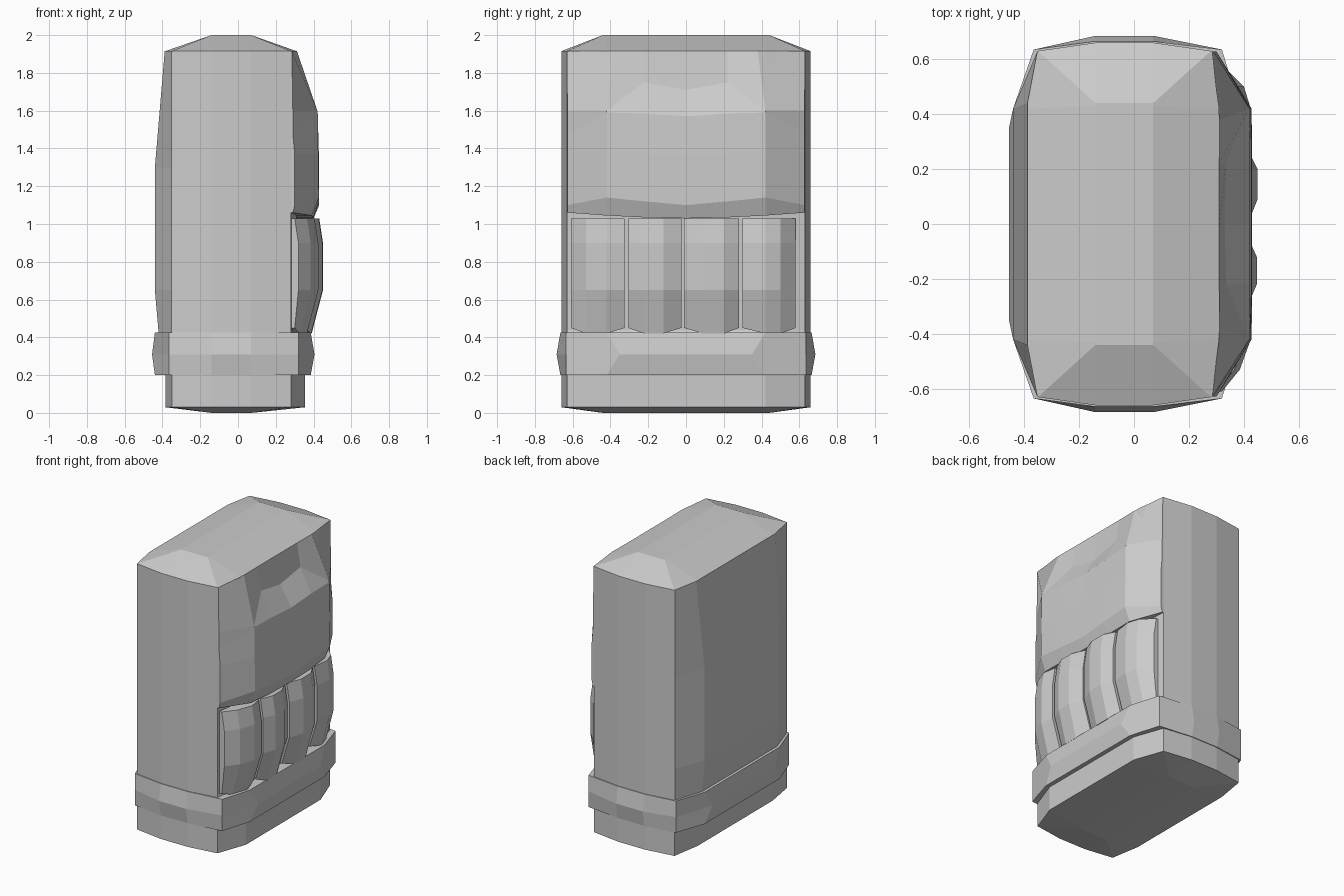
import bpy, bmesh

if "Cube" in bpy.data.objects:
    bpy.data.objects.remove(bpy.data.objects["Cube"])


def finish(bm, name):
    bmesh.ops.recalc_face_normals(bm, faces=bm.faces)
    me = bpy.data.meshes.new(name)
    bm.to_mesh(me)
    bm.free()
    ob = bpy.data.objects.new(name, me)
    bpy.context.collection.objects.link(ob)
    return ob


def loft(name, rings):
    """Skin equal-length rings and cap both ends."""
    bm = bmesh.new()
    vs = [[bm.verts.new(p) for p in r] for r in rings]
    n = len(rings[0])
    for a, b in zip(vs, vs[1:]):
        for i in range(n):
            j = (i + 1) % n
            bm.faces.new((a[i], a[j], b[j], b[i]))
    bm.faces.new(vs[0])
    bm.faces.new(vs[-1])
    return finish(bm, name)


def panel(name, rows, back):
    """Faceted grid with rims running back to the plane x = back."""
    bm = bmesh.new()
    vs = [[bm.verts.new(p) for p in r] for r in rows]
    for a, b in zip(vs, vs[1:]):
        for i in range(len(a) - 1):
            bm.faces.new((a[i], a[i + 1], b[i + 1], b[i]))
    rim = [e for e in bm.edges if e.is_boundary]
    ext = bmesh.ops.extrude_edge_only(bm, edges=rim)["geom"]
    for v in ext:
        if isinstance(v, bmesh.types.BMVert):
            v.co.x = back
    bmesh.ops.contextual_create(bm, geom=[e for e in ext if isinstance(e, bmesh.types.BMEdge)])
    return finish(bm, name)


def section(z, left, right, front, cl, cr, cy=0.63, sy=0.42):
    """Twelve-sided bowed rectangle."""
    half = [(cl, -cy), (-0.14, -front), (0.07, -front), (cr, -cy), (right, -sy)]
    pts = half + [(right, sy)] + [(x, -y) for x, y in half[:4][::-1]] + [(left, sy), (left, -sy)]
    return [(x, y, z) for x, y in pts]


def cap(z):
    """Flat rectangle using the same twelve points as the section."""
    l, r, y = -0.14, 0.07, 0.44
    pts = [(l, -y), (l + .01, -y), (r - .01, -y), (r, -y), (r, -y + .01), (r, y - .01),
           (r, y), (r - .01, y), (l + .01, y), (l, y), (l, y - .01), (l, -y + .01)]
    return [(a, b, z) for a, b in pts]


# Main body with shallow pyramidal ends
loft("body", [cap(0.0),
              section(0.03, -0.385, 0.355, 0.66, -0.35, 0.28),
              section(0.30, -0.385, 0.355, 0.66, -0.35, 0.28),
              section(0.44, -0.385, 0.31, 0.66, -0.35, 0.28),
              section(1.915, -0.385, 0.31, 0.66, -0.35, 0.28),
              cap(2.0)])

# Wrist band with a bulging middle line
loft("wrist_band", [section(0.20, -0.44, 0.385, 0.665, -0.365, 0.32, 0.635),
                    section(0.31, -0.455, 0.405, 0.685, -0.365, 0.32, 0.635, 0.35),
                    section(0.425, -0.44, 0.385, 0.665, -0.365, 0.32, 0.635)])

# Raised panel on the left side
panel("back_panel", [[(-0.352, -0.628, z), (x, -y, z), (x, y, z), (-0.352, 0.628, z)]
                     for z, x, y in [(0.42, -0.42, 0.42), (0.65, -0.44, 0.42),
                                     (1.3, -0.44, 0.42), (1.915, -0.388, 0.44)]], -0.3)


# Upper pad on the right side, mirrored about y = 0
def mirrored(half):
    return [(x, -y, z) for x, y, z in half[:0:-1]] + half


pad = [
    [(.31, 0, 1.915), (.31, .22, 1.915), (.312, .38, 1.915), (.285, .628, 1.915)],
    [(.33, 0, 1.71), (.335, .22, 1.75), (.42, .42, 1.6), (.29, .628, 1.6)],
    [(.42, 0, 1.57), (.42, .22, 1.585), (.422, .42, 1.59), (.29, .628, 1.48)],
    [(.428, 0, 1.37), (.428, .22, 1.37), (.425, .42, 1.37), (.30, .628, 1.37)],
    [(.43, 0, 1.10), (.43, .22, 1.12), (.428, .42, 1.14), (.30, .628, 1.10)],
    [(.40, 0, 1.03), (.40, .22, 1.035), (.39, .42, 1.045), (.29, .628, 1.06)],
]
panel("upper_pad", [mirrored(r) for r in pad], 0.27)

# Four curled fingers
fingers = [
    [(-.61, .32), (-.53, .385), (-.42, .425), (-.325, .41)],
    [(-.305, .41), (-.22, .447), (-.12, .447), (-.025, .405)],
    [(-.01, .41), (.09, .45), (.20, .45), (.28, .41)],
    [(.30, .41), (.42, .425), (.50, .40), (.58, .32)],
]
levels = [(1.03, -.02, 0), (.90, 0, 0), (.65, 0, 0), (.42, -.06, .03)]
for n, prof in enumerate(fingers):
    rows = [[(max(x + dx, .30), y, z + (lift if i in (0, 3) else 0))
             for i, (y, x) in enumerate(prof)] for z, dx, lift in levels]
    panel(f"finger_{n + 1}", rows, 0.28)
